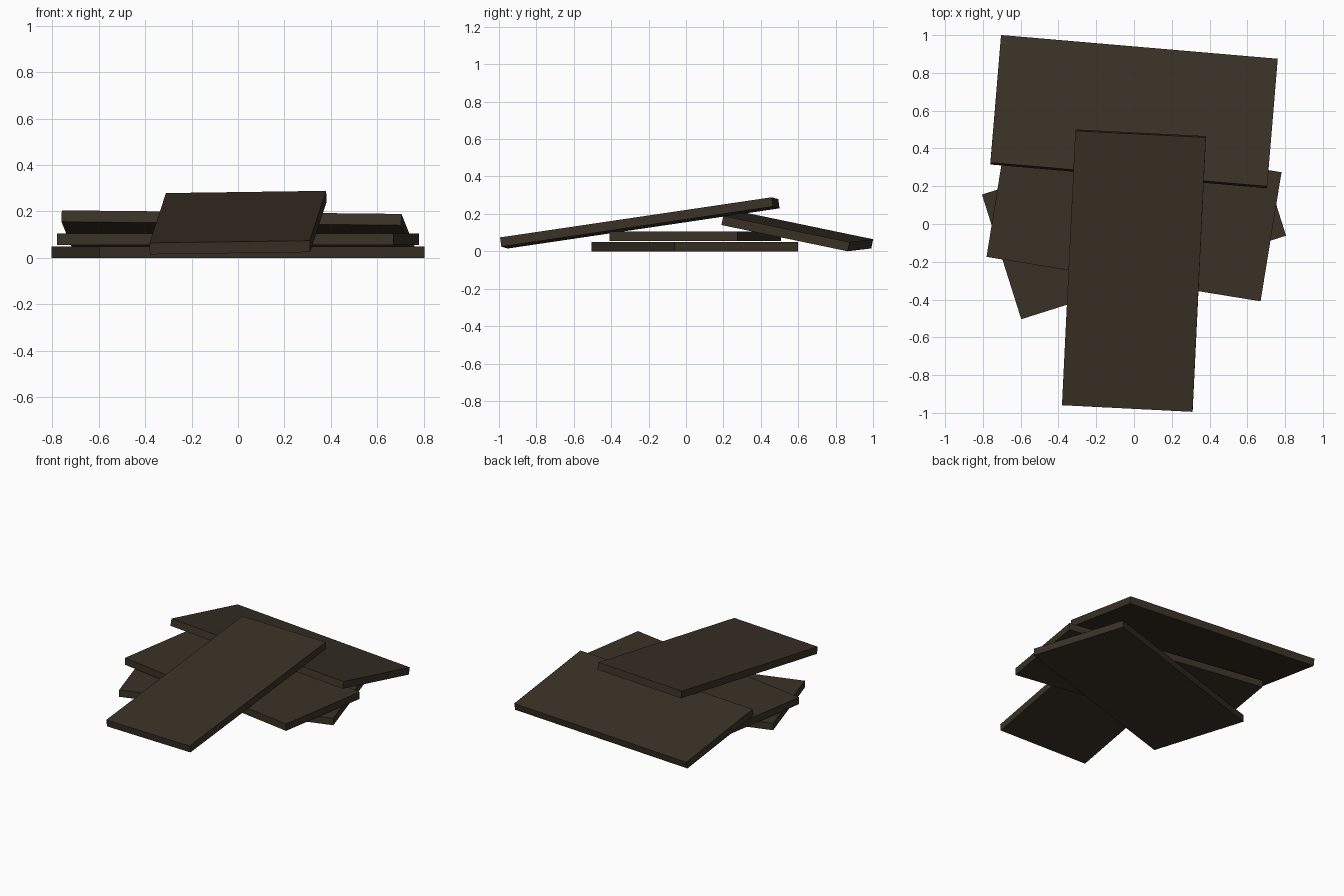
import bpy
from math import radians
from mathutils import Euler, Matrix, Vector

if "Cube" in bpy.data.objects:
    bpy.data.objects.remove(bpy.data.objects["Cube"])

LENGTH, WIDTH, THICK = 1.47, 0.692, 0.05

wood = bpy.data.materials.new("dark brown wood")
wood.diffuse_color = (0.042, 0.031, 0.019, 1)
wood.use_nodes = True
wood.node_tree.nodes["Principled BSDF"].inputs["Base Color"].default_value = wood.diffuse_color


def plank(name, centre, yaw, tilt=0, roll=0, along_y=False):
    """One rectangular slab, tilted about its own axes and then turned."""
    bpy.ops.mesh.primitive_cube_add(size=1)
    ob = bpy.context.object
    ob.name = name
    size = (WIDTH, LENGTH, THICK) if along_y else (LENGTH, WIDTH, THICK)
    turn = Euler((radians(tilt), radians(roll), radians(yaw)), 'XYZ').to_matrix().to_4x4()
    ob.data.transform(turn @ Matrix.Diagonal((*size, 1)))
    ob.location = Vector(centre)
    ob.data.materials.append(wood)


# Two flat planks stacked crosswise
plank("bottom_plank", (0, 0.047, 0.025), 17.5)
plank("middle_plank", (0, 0.05, 0.081), -9.2)
# Two planks leaning on the stack
plank("back_leaning_plank", (0, 0.595, 0.1025), -4.9, tilt=-11.7, roll=0.6)
plank("front_leaning_plank", (0, -0.247, 0.152), -2.9, tilt=8.4, roll=-0.8, along_y=True)
